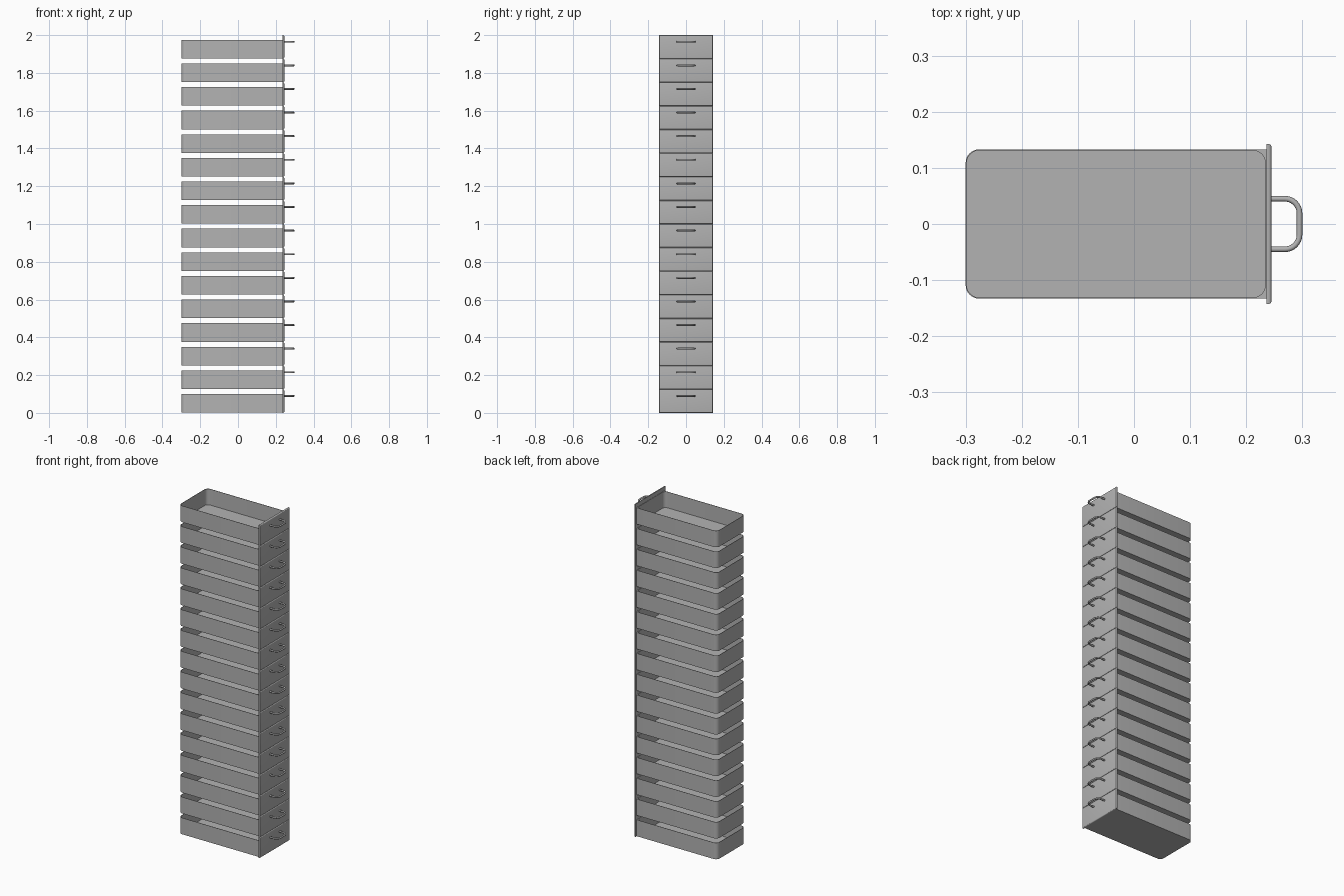
import bpy, bmesh, math
from mathutils import Vector

if "Cube" in bpy.data.objects:
    bpy.data.objects.remove(bpy.data.objects["Cube"], do_unlink=True)

COUNT, PITCH = 16, 0.125
BACK, FRONT, HALF_Y = -0.30, 0.236, 0.133
WALL, TRAY_TOP = 0.002, 0.10

grey = bpy.data.materials.new("plain grey")
grey.use_nodes = True
colour = (0.45, 0.45, 0.45, 1)
grey.diffuse_color = colour
grey.node_tree.nodes["Principled BSDF"].inputs["Base Color"].default_value = colour


def new_object(name, bm):
    bmesh.ops.recalc_face_normals(bm, faces=bm.faces)
    mesh = bpy.data.meshes.new(name)
    bm.to_mesh(mesh)
    bm.free()
    mesh.materials.append(grey)
    obj = bpy.data.objects.new(name, mesh)
    bpy.context.collection.objects.link(obj)
    return obj


def smooth(obj):
    bpy.ops.object.select_all(action="DESELECT")
    obj.select_set(True)
    bpy.context.view_layer.objects.active = obj
    bpy.ops.object.shade_smooth_by_angle(angle=math.radians(35))


def outline(x0, x1, half_y, r_back, r_front, steps=8):
    """Rounded rectangle, counter-clockwise from the front left corner."""
    points = []
    corners = ((x1, 1, 1, r_front), (x0, -1, 1, r_back),
               (x0, -1, -1, r_back), (x1, 1, -1, r_front))
    for i, (x, sx, sy, r) in enumerate(corners):
        for k in range(steps + 1):
            a = math.pi / 2 * (i + k / steps)
            points.append((x - sx * r + r * math.cos(a),
                           sy * (half_y - r) + r * math.sin(a)))
    return points


# Open tray: outer shell, rim, inner walls and floor as stacked loops
def make_tray():
    bm = bmesh.new()
    outer = outline(BACK, FRONT, HALF_Y, 0.024, 0.0005)
    inner = outline(BACK + WALL, FRONT - WALL, HALF_Y - WALL, 0.022, 0.022)
    levels = ((outer, 0.0015), (outer, TRAY_TOP), (inner, TRAY_TOP), (inner, 0.004))
    loops = [[bm.verts.new((x, y, z)) for x, y in pts] for pts, z in levels]
    for low, high in zip(loops, loops[1:]):
        for i in range(len(low)):
            j = (i + 1) % len(low)
            bm.faces.new((low[i], low[j], high[j], high[i]))
    bm.faces.new(loops[0])
    bm.faces.new(loops[-1])
    return new_object("drawer_tray", bm)


# Front panel with rounded outer edges
def make_panel():
    bm = bmesh.new()
    bmesh.ops.create_cube(bm, size=1)
    for v in bm.verts:
        v.co = Vector((0.2405 + v.co.x * 0.009, v.co.y * 0.286, 0.0625 + v.co.z * 0.125))
    edges = [e for e in bm.edges if all(v.co.x > 0.24 for v in e.verts)]
    bmesh.ops.bevel(bm, geom=edges, offset=0.006, segments=4, profile=0.5, affect="EDGES")
    return new_object("drawer_front", bm)


# Bent round bar handle
def make_handle(radius=0.005, sides=12):
    bend = outline(0.2, 0.295, 0.045, 0.001, 0.026)
    half = len(bend) // 4
    path = [(0.243, -0.045)] + bend[-half:] + bend[:half] + [(0.243, 0.045)]
    path = [Vector((x, y, 0.09)) for x, y in path]
    bm = bmesh.new()
    rings = []
    for i, p in enumerate(path):
        along = (path[min(i + 1, len(path) - 1)] - path[max(i - 1, 0)]).normalized()
        across = along.cross(Vector((0, 0, 1)))
        ring = []
        for k in range(sides):
            a = math.tau * k / sides
            ring.append(bm.verts.new(p + radius * (across * math.cos(a) + Vector((0, 0, math.sin(a))))))
        rings.append(ring)
    for a, b in zip(rings, rings[1:]):
        for k in range(sides):
            n = (k + 1) % sides
            bm.faces.new((a[k], a[n], b[n], b[k]))
    bm.faces.new(rings[0])
    bm.faces.new(rings[-1])
    return new_object("drawer_handle", bm)


# Stack of identical drawers sharing the same meshes
for part in (make_tray(), make_panel(), make_handle()):
    smooth(part)
    base = part.name
    part.name = base + "_1"
    for i in range(1, COUNT):
        copy = bpy.data.objects.new(f"{base}_{i + 1}", part.data)
        copy.location.z = i * PITCH
        bpy.context.collection.objects.link(copy)
